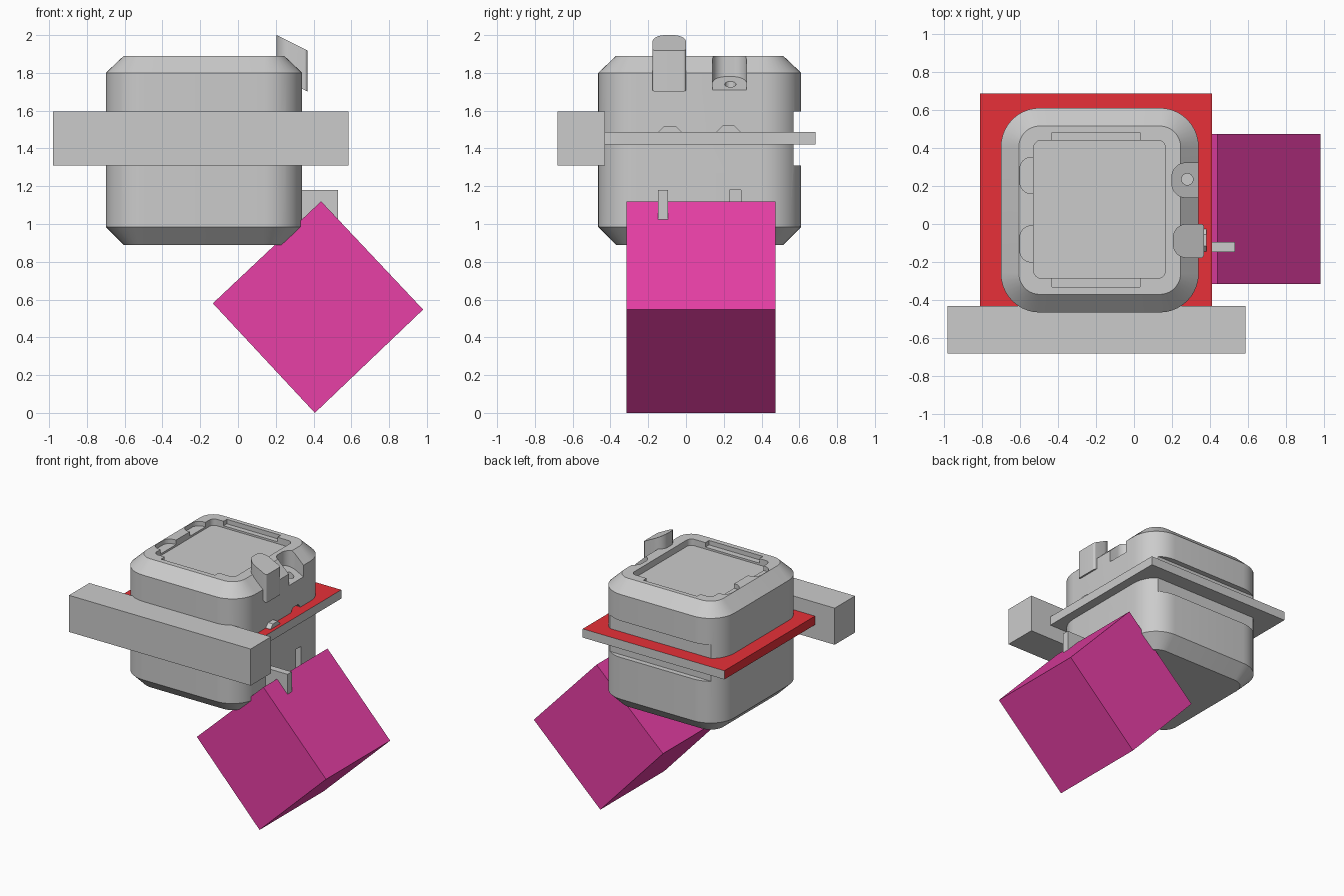
import bpy, bmesh, math
from mathutils import Matrix

if "Cube" in bpy.data.objects:
    bpy.data.objects.remove(bpy.data.objects["Cube"])


def finish(bm, name, smooth=False):
    bmesh.ops.recalc_face_normals(bm, faces=bm.faces[:])
    me = bpy.data.meshes.new(name)
    bm.to_mesh(me)
    bm.free()
    ob = bpy.data.objects.new(name, me)
    bpy.context.collection.objects.link(ob)
    if smooth:
        bpy.ops.object.select_all(action='DESELECT')
        ob.select_set(True)
        bpy.context.view_layer.objects.active = ob
        bpy.ops.object.shade_smooth_by_angle(angle=math.radians(30))
    return ob


def outline(x0, x1, y0, y1, radii, n=10):
    """Rounded rectangle; radii in order right-back, left-back, left-front, right-front."""
    pts = []
    signs = [(1, 1), (-1, 1), (-1, -1), (1, -1)]
    for i, ((sx, sy), r) in enumerate(zip(signs, radii)):
        cx = x1 - r if sx > 0 else x0 + r
        cy = y1 - r if sy > 0 else y0 + r
        for k in range(n + 1 if r else 1):
            a = math.pi / 2 * (i + k / n)
            pts.append((cx + r * math.cos(a), cy + r * math.sin(a)))
    return pts


def loft(name, rings, smooth=False):
    bm = bmesh.new()
    loops = [[bm.verts.new(p) for p in ring] for ring in rings]
    n = len(loops[0])
    for a, b in zip(loops, loops[1:]):
        for i in range(n):
            bm.faces.new((a[i], a[(i + 1) % n], b[(i + 1) % n], b[i]))
    bm.faces.new(loops[0])
    bm.faces.new(loops[-1])
    return finish(bm, name, smooth)


def prism(name, x0, x1, y0, y1, z0, z1, radii=(0, 0, 0, 0)):
    pts = outline(x0, x1, y0, y1, radii)
    return loft(name, [[(x, y, z) for x, y in pts] for z in (z0, z1)])


def latch_shape(name, x0, x1, y0, y1, z0, z1):
    # sheared block, rounded on its inner side, sloping down to the right
    pts = outline(x0, x1, y0, y1, (0.015, 0.07, 0.07, 0.015))
    return loft(name, [[(x, y, z - 0.5 * (x - x0)) for x, y in pts] for z in (z0, z1)], True)


def clip_shape(name, x0, x1, yc, zc=1.465):
    # small bevelled bump lying along x
    prof = [(-.06, .025), (-.03, .055), (.03, .055), (.06, .025),
            (.06, -.025), (.03, -.04), (-.03, -.04), (-.06, -.025)]
    return loft(name, [[(x, yc + y, zc + z) for y, z in prof] for x in (x0, x1)])


def paint(ob, name, color):
    m = bpy.data.materials.new(name)
    m.diffuse_color = color
    m.use_nodes = True
    m.node_tree.nodes["Principled BSDF"].inputs["Base Color"].default_value = m.diffuse_color
    ob.data.materials.append(m)
    return m


# main rounded body with chamfered top and bottom
rings = []
for z, d in ((0.89, 0.095), (0.985, 0), (1.80, 0), (1.89, 0.095)):
    r = 0.205 - d
    rings.append([(x, y, z) for x, y in
                  outline(-0.70 + d, 0.34 - d, -0.465 + d, 0.61 - d, (r,) * 4)])
body = loft("body", rings, True)

# recesses cut into the body
cutters = [
    prism("back_groove_cut", -1, 1, 0.57, 0.9, 1.31, 1.595),
    prism("front_groove_cut", -1, 1, -0.8, -0.43, 1.31, 1.595),
    prism("top_panel_cut", -0.527, 0.165, -0.285, 0.44, 1.84, 2, (0.04,) * 4),
    prism("side_slot_cut", 0.20, 0.5, 0.23, 0.29, 1.00, 1.18),
    latch_shape("latch_seat_cut", 0.20, 0.42, 0.14, 0.32, 1.78, 2.2),
    clip_shape("clip_seat_cut", 0.27, 0.5, 0.225),
]
for y0, y1 in ((0.40, 0.48), (-0.33, -0.25)):
    cutters.append(prism("end_notch_cut", -0.432, 0.032, y0, y1, 1.855, 2))
for y0 in (0.16, -0.20):
    cutters.append(prism("thumb_notch_cut", -0.60, -0.50, y0, y0 + 0.19, 1.855, 2,
                         (0, 0.06, 0.06, 0)))
bm = bmesh.new()
bmesh.ops.create_cone(bm, cap_ends=True, segments=24, radius1=0.03, radius2=0.03, depth=0.2,
                      matrix=Matrix.Translation((0.28, 0.235, 1.78)))
cutters.append(finish(bm, "pin_hole_cut"))
for c in cutters:
    mod = body.modifiers.new(c.name, 'BOOLEAN')
    mod.operation = 'DIFFERENCE'
    mod.solver = 'EXACT'
    mod.object = c
# bake the cuts, then discard the cutters
dg = bpy.context.evaluated_depsgraph_get()
baked = bpy.data.meshes.new_from_object(body.evaluated_get(dg))
body.modifiers.clear()
body.data = baked
for c in cutters:
    bpy.data.objects.remove(c)
bpy.ops.object.select_all(action='DESELECT')
body.select_set(True)
bpy.context.view_layer.objects.active = body
bpy.ops.object.shade_smooth_by_angle(angle=math.radians(30))

# matching raised pieces
latch_shape("latch", 0.205, 0.367, -0.178, 0.0, 1.783, 2.0)
clip_shape("side_clip", 0.28, 0.382, -0.085)
prism("side_tab", 0.30, 0.53, -0.148, -0.095, 0.95, 1.18)
prism("front_bar", -0.98, 0.585, -0.68, -0.43, 1.31, 1.595)

# middle plate: red on the top and left faces only
plate = prism("middle_plate", -0.81, 0.41, -0.43, 0.685, 1.42, 1.488)
grey = bpy.data.materials.new("plain_grey")
plate.data.materials.append(grey)
paint(plate, "red", (0.8, 0.03, 0.04, 1))
for f in plate.data.polygons:
    f.material_index = 1 if f.normal.z > 0.5 or f.normal.x < -0.5 else 0

# tilted magenta block
corners = [(-0.133, 0.58), (0.44, 1.12), (0.98, 0.547), (0.407, 0.0)]
block = loft("tilted_block", [[(x, y, z) for x, z in corners] for y in (-0.316, 0.473)])
paint(block, "magenta", (0.8, 0.05, 0.38, 1))
